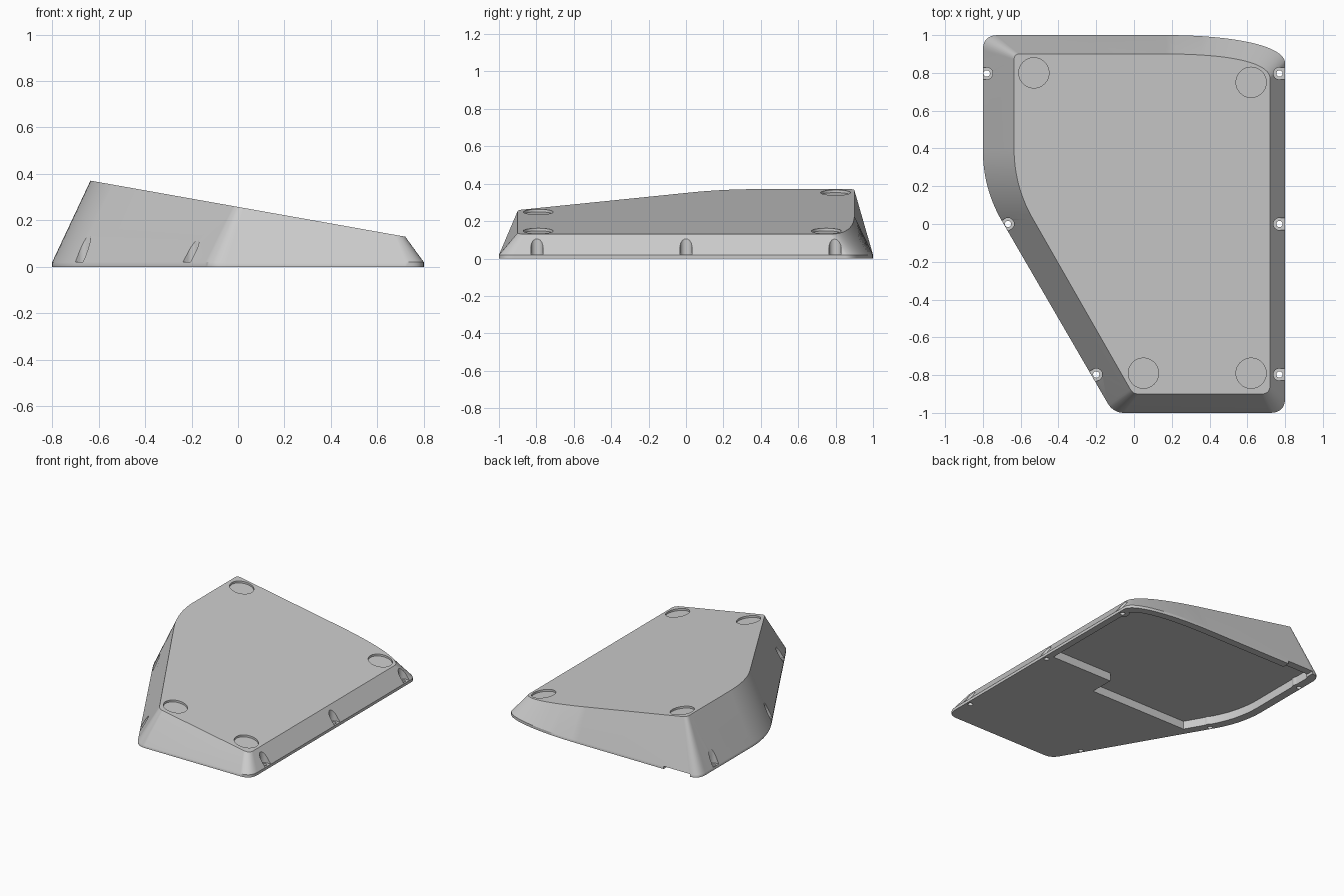
import bpy, bmesh, math
from mathutils import Vector

cube = bpy.data.objects.get("Cube")
if cube:
    bpy.data.objects.remove(cube, do_unlink=True)

SLOPE = 0.178


def top_z(x):
    return 0.258 - SLOPE * x


def curve(points, n):
    """Quadratic or cubic Bezier through the given control points."""
    result = []
    for i in range(n + 1):
        pts, t = [Vector(p) for p in points], i / n
        while len(pts) > 1:
            pts = [a.lerp(b, t) for a, b in zip(pts, pts[1:])]
        result.append(pts[0])
    return result


def outline(left, right, front, back, tip, r_back, r_front, r_right, bend, sweep):
    """Counter-clockwise plan: straight sides, bent flank, swept back corner."""
    dx, dy = 0.5, -0.866  # direction of the diagonal flank
    loop = curve([(left + r_back, back), (left, back), (left, back - r_back)], 8)
    loop += curve([(left, bend + 0.2), (left, bend),
                   (left + 0.2 * dx, bend + 0.2 * dy)], 14)
    loop += curve([(tip - r_front * dx, front - r_front * dy), (tip, front),
                   (tip + r_front, front)], 8)
    loop += curve([(right - r_right, front), (right, front),
                   (right, front + r_right)], 8)
    loop += curve([(right, back - sweep), (right, back - sweep / 3),
                   (0.5, back), (0.17, back)], 20)
    return loop


def loft(name, rings):
    """Closed solid through rings with matching point counts."""
    bm = bmesh.new()
    rows = [[bm.verts.new(co) for co in ring] for ring in rings]
    for low, high in zip(rows, rows[1:]):
        for i in range(len(low)):
            j = (i + 1) % len(low)
            bm.faces.new((low[i], low[j], high[j], high[i]))
    bm.faces.new(rows[0][::-1])
    bm.faces.new(rows[-1])
    bmesh.ops.recalc_face_normals(bm, faces=bm.faces)
    mesh = bpy.data.meshes.new(name)
    bm.to_mesh(mesh)
    bm.free()
    obj = bpy.data.objects.new(name, mesh)
    bpy.context.collection.objects.link(obj)
    return obj


def flat(loop, z):
    return [(p.x, p.y, z) for p in loop]


def arc(x, y, radius, start=0, sweep=math.tau, sides=32):
    """Points around a centre; a full turn leaves out the repeated end."""
    count = sides if sweep == math.tau else sides + 1
    return [Vector((x + radius * math.cos(start + sweep * i / sides),
                    y + radius * math.sin(start + sweep * i / sides)))
            for i in range(count)]


def prism(name, ring, z0, z1):
    return loft(name, [flat(ring, z0), flat(ring, z1)])


def box(name, x0, x1, y0, y1, z0, z1):
    corners = ((x0, y0), (x1, y0), (x1, y1), (x0, y1))
    return prism(name, [Vector(p) for p in corners], z0, z1)


def cut(target, cutter):
    cutter.hide_render = True
    mod = target.modifiers.new("cut", 'BOOLEAN')
    mod.operation, mod.solver, mod.object = 'DIFFERENCE', 'EXACT', cutter
    bpy.context.view_layer.objects.active = target
    bpy.ops.object.modifier_apply(modifier=mod.name)
    bpy.data.objects.remove(cutter, do_unlink=True)


# Sloped shell with a short upright lip
base = outline(-0.8, 0.8, -1, 1, -0.11, 0.08, 0.06, 0.08, 0.19, 0.15)
top = outline(-0.635, 0.72, -0.9, 0.9, -0.005, 0.03, 0.03, 0.045, 0.2, 0.13)
shell = loft("sloped_shell", [flat(base, 0), flat(base, 0.02),
                              [(p.x, p.y, top_z(p.x)) for p in top]])

# Screw positions with the outward direction of the wall beside each
FLANK = math.radians(210)
screws = [(-0.78, 0.797, math.pi), (0.77, 0.797, 0), (0.77, 0, 0),
          (0.77, -0.797, 0), (-0.2, -0.797, FLANK), (-0.667, 0, FLANK)]

# Underside pocket, stepped at the front, leaving bosses around the screws
inner = outline(-0.74, 0.75, -0.94, 0.945, -0.076, 0.03, 0.03, 0.03, 0.211, 0.13)
pocket = prism("pocket_cutter", inner, -0.05, 0.06)
cut(pocket, box("step_right", 0.25, 1, -1.2, 0.05, -0.2, 0.2))
cut(pocket, box("step_left", -1, 0.3, -1.2, -0.13, -0.3, 0.3))
for x, y, _ in screws:
    if y > -0.1:
        cut(pocket, prism("boss", arc(x, y, 0.047), -0.2, 0.2))
cut(shell, pocket)

# Cable gap in the back lip
cut(shell, box("gap_cutter", -0.73, -0.52, 0.88, 1.1, -0.05, 0.02))

# Open-sided screw slots in the walls and holes through the lip
for x, y, out in screws:
    slot = arc(x, y, 0.032, out + math.pi / 2, math.pi, 16)
    reach = Vector((math.cos(out), math.sin(out))) * 0.15
    slot += [slot[-1] + reach, slot[0] + reach]
    cut(shell, prism("slot_cutter", slot, 0.021, 0.6))
    cut(shell, prism("hole_cutter", arc(x, y, 0.017, sides=20), -0.1, 0.1))

# Round foot recesses with upright walls and floors along the slope
for x, y in [(-0.53, 0.8), (0.62, 0.75), (0.05, -0.79), (0.62, -0.79)]:
    ring = arc(x, y, 0.08, sides=48)
    cut(shell, loft("recess_cutter", [[(p.x, p.y, top_z(p.x) + h) for p in ring]
                                      for h in (-0.014, 0.08)]))

# Single grey plastic
grey = bpy.data.materials.new("grey_plastic")
grey.use_nodes = True
colour = (0.6, 0.6, 0.6, 1)
grey.diffuse_color = colour
grey.node_tree.nodes["Principled BSDF"].inputs["Base Color"].default_value = colour
shell.data.materials.clear()
shell.data.materials.append(grey)
for face in shell.data.polygons:
    face.material_index = 0

# Soft corners, crisp edges, even shading on the large walls
bpy.ops.object.select_all(action='DESELECT')
shell.select_set(True)
bpy.context.view_layer.objects.active = shell
bpy.ops.object.shade_smooth_by_angle(angle=math.radians(30))
shading = shell.modifiers.new("even_shading", 'WEIGHTED_NORMAL')
shading.keep_sharp = True
